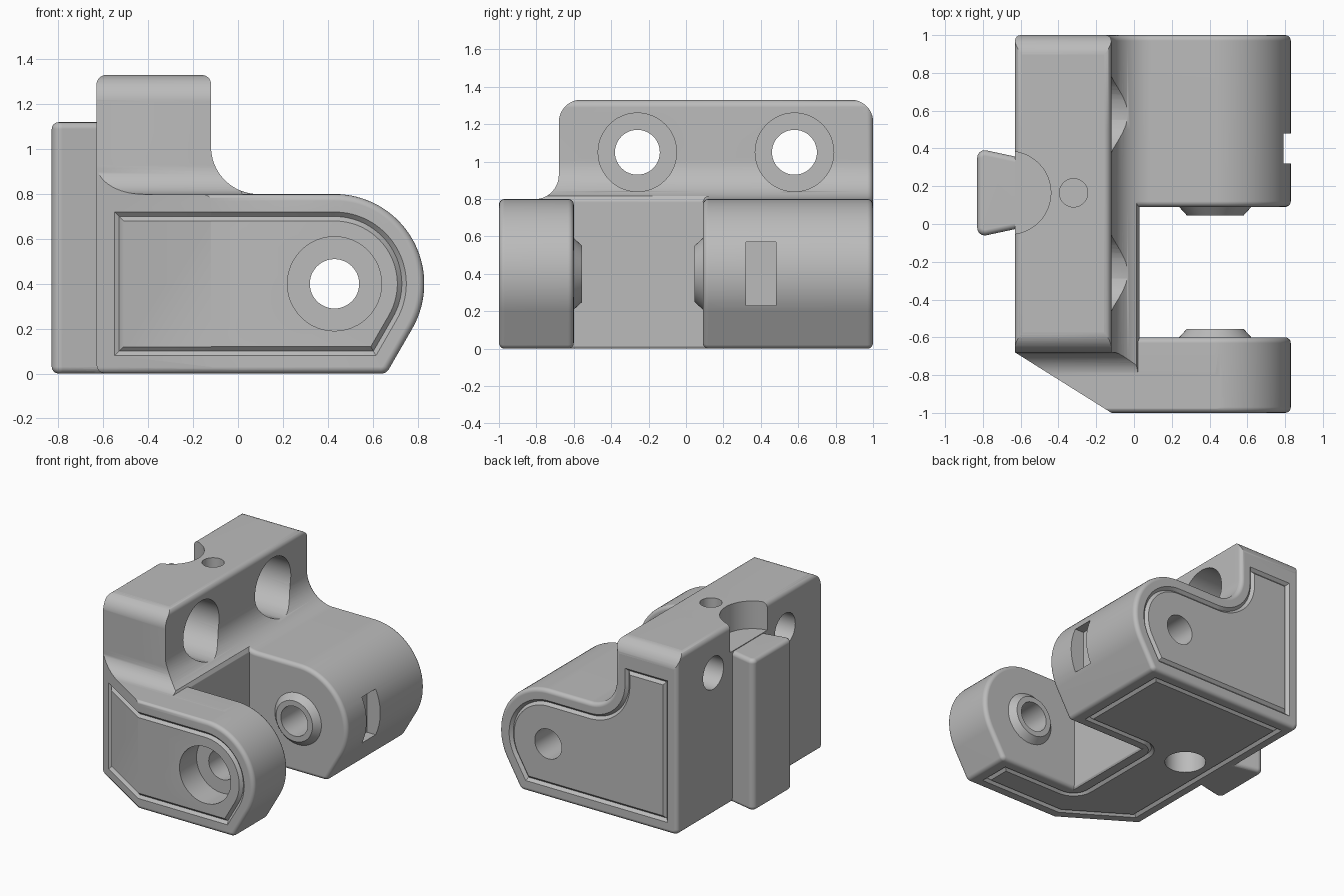
import bpy, bmesh, math
from mathutils import Vector

cube = bpy.data.objects.get("Cube")
if cube:
    bpy.data.objects.remove(cube, do_unlink=True)

EDGE, CORNER = 0.03, 0.04


def rounded(corners):
    """Outline from (u, v, radius) corners, counter-clockwise."""
    pts = []
    for i, (u, v, r) in enumerate(corners):
        p = Vector((u, v))
        if r == 0:
            pts.append(p)
            continue
        d1 = (Vector(corners[i - 1][:2]) - p).normalized()
        d2 = (Vector(corners[(i + 1) % len(corners)][:2]) - p).normalized()
        half = math.acos(d1.dot(d2)) / 2
        centre = p + (d1 + d2).normalized() * r / math.sin(half)
        a = p + d1 * r / math.tan(half) - centre
        b = p + d2 * r / math.tan(half) - centre
        sweep = math.pi - 2 * half
        n = math.ceil(sweep * (4 + 30 * r))
        for k in range(n + 1):
            s = sweep * k / n
            pts.append(centre + (a * math.sin(sweep - s) + b * math.sin(s)) / math.sin(sweep))
    return pts


def inset(pts, d):
    """Move an outline inward by d with mitred corners."""
    out = []
    for i, p in enumerate(pts):
        e1 = (p - pts[i - 1]).normalized()
        e2 = (pts[(i + 1) % len(pts)] - p).normalized()
        n1, n2 = Vector((-e1.y, e1.x)), Vector((-e2.y, e2.x))
        out.append(p + (n1 + n2) * d / (1 + n1.dot(n2)))
    return out


def ring(axis, pts, h):
    place = {"x": lambda p: (h, p[0], p[1]),
             "y": lambda p: (p[0], h, p[1]),
             "z": lambda p: (p[0], p[1], h)}[axis]
    return [Vector(place(p)) for p in pts]


def loft(name, rings, loop=False):
    """Skin a list of equal rings, capped or closed into a loop."""
    bm = bmesh.new()
    rows = [[bm.verts.new(p) for p in r] for r in rings]
    n = len(rows[0])
    pairs = list(zip(rows, rows[1:])) + ([(rows[-1], rows[0])] if loop else [])
    for a, b in pairs:
        for i in range(n):
            j = (i + 1) % n
            bm.faces.new((a[i], a[j], b[j], b[i]))
    if not loop:
        bm.faces.new(rows[0])
        bm.faces.new(rows[-1])
    bmesh.ops.recalc_face_normals(bm, faces=bm.faces)
    mesh = bpy.data.meshes.new(name)
    bm.to_mesh(mesh)
    bm.free()
    obj = bpy.data.objects.new(name, mesh)
    bpy.context.scene.collection.objects.link(obj)
    return obj


def prism(name, axis, pts, lo, hi, soft_lo=0, soft_hi=0):
    """Extruded outline whose end edges may be rounded."""
    steps = [math.pi / 2 * k / 4 for k in range(5)]

    def end(r, h, sign):
        if r == 0:
            return [ring(axis, pts, h)]
        return [ring(axis, inset(pts, r * (1 - math.sin(a))), h + sign * r * (1 - math.cos(a)))
                for a in steps]
    return loft(name, end(soft_lo, lo, 1) + end(soft_hi, hi, -1)[::-1])


def rod(name, axis, centre, r0, r1, lo, hi, sides=48):
    def circle(r):
        return [(centre[0] + r * math.cos(math.tau * k / sides),
                 centre[1] + r * math.sin(math.tau * k / sides)) for k in range(sides)]
    return loft(name, [ring(axis, circle(r0), lo), ring(axis, circle(r1), hi)])


def combine(target, tool, operation):
    mod = target.modifiers.new("combine", "BOOLEAN")
    mod.operation, mod.solver, mod.object = operation, "EXACT", tool
    bpy.context.view_layer.objects.active = target
    bpy.ops.object.modifier_apply(modifier=mod.name)
    bpy.data.objects.remove(tool, do_unlink=True)


def groove(axis, corners, face, inward, warp=None):
    """V-shaped groove cutter that follows an outline."""
    pts = rounded(corners)
    rings = [ring(axis, inset(pts, d), face + inward * h)
             for d, h in ((0.07, -0.01), (0.10, 0.02), (0.13, -0.01))]
    if warp:
        for r in rings:
            for p in r:
                warp(p)
    return loft("groove_cutter", rings, loop=True)


def side_outline(c, top):
    return [(-0.63, 0, c), (0.661, 0, c), (1.123, 0.8, 0.4),
            (-0.12, 0.8, 0.21), (-0.12, top, c), (-0.63, top, c)]


# Rear cheek, web and front ear joined into one body
full_side = rounded(side_outline(CORNER, 1.33))
body = prism("hinge_bracket", "y", full_side, 0.09, 1, EDGE, EDGE)

web = prism("web", "y", full_side, -0.85, 0.5)
web_limit = [(-1, -0.03), (0, -0.03), (0.03, 0.015), (0.03, 0.785),
             (0.012, 0.815), (0.012, 1.5), (-1, 1.5)]
combine(web, prism("web_limit", "y", web_limit, -2, 2), "INTERSECT")
combine(body, web, "UNION")

ear = rounded([(-0.63, 0, CORNER), (0.661, 0, CORNER), (1.123, 0.8, 0.4), (-0.63, 0.8, CORNER)])
combine(body, prism("front_ear", "y", ear, -1, -0.6, EDGE, EDGE), "UNION")

# Shoulder shape of the upper block, and slanted front corner
shoulder = rounded([(-1.2, -0.2, 0), (1.001, -0.2, 0), (1.001, 1.331, 0.12),
                    (-0.68, 1.331, 0.12), (-0.68, 0.799, 0.13), (-1.2, 0.799, 0)])
combine(body, prism("shoulder_limit", "x", shoulder, -2, 2), "INTERSECT")
slant = rounded([(-0.8, -0.573, 0), (0.2, -1.2, 0), (1.2, -1.2, 0), (1.2, 1.2, 0), (-0.8, 1.2, 0)])
combine(body, prism("slant_limit", "z", slant, -0.001, 2, EDGE), "INTERSECT")

# Bosses around the pin
PIN = (0.43, 0.4)
combine(body, rod("rear_boss", "y", PIN, 0.15, 0.2, 0.045, 0.1), "UNION")
combine(body, rod("front_boss", "y", PIN, 0.2, 0.15, -0.61, -0.555), "UNION")

# Relief above the dovetail, then the dovetail itself
combine(body, rod("relief_cutter", "z", (-0.66, 0.165), 0.22, 0.22, 1.125, 2), "DIFFERENCE")
tail = rounded([(-0.83, -0.07, CORNER), (-0.55, -0.01, 0), (-0.55, 0.34, 0), (-0.83, 0.4, CORNER)])
combine(body, prism("dovetail", "z", tail, 0, 1.12, EDGE, EDGE), "UNION")

# Pin hole, screw holes with counterbores, vertical bores
holes = [("y", PIN, 0.11, -2, 2), ("y", PIN, 0.21, -2, -0.8),
         ("z", (-0.32, 0.165), 0.075, 1.0, 2), ("z", (-0.32, 0.165), 0.14, -1, 0.5)]
for y in (-0.26, 0.58):
    holes += [("x", (y, 1.05), 0.12, -2, 2), ("x", (y, 1.05), 0.21, -0.4, 1)]
for axis, centre, r, lo, hi in holes:
    combine(body, rod("hole_cutter", axis, centre, r, r, lo, hi), "DIFFERENCE")

# Slot in the rounded end of the rear cheek
slot = [Vector(p) for p in ((0.32, 0.23), (0.48, 0.23), (0.48, 0.57), (0.32, 0.57))]
combine(body, prism("slot_cutter", "x", slot, 0.72, 1), "DIFFERENCE")


# Outline grooves on the front, rear and bottom
def bend(p):
    p.y += max(0, -0.12 - p.x) * 0.627


front = [(-0.63, 0, 0), (-0.12, 0, 0), (0.661, 0, 0), (1.123, 0.8, 0.4), (-0.12, 0.8, 0), (-0.63, 0.8, 0)]
bottom = [(-0.63, -0.68, 0), (-0.12, -1, 0), (0.661, -1, 0), (0.661, -0.6, 0), (0.03, -0.6, CORNER),
          (0.03, 0.09, CORNER), (0.661, 0.09, 0), (0.661, 1, 0), (-0.63, 1, 0)]
combine(body, groove("y", front, -1, 1, bend), "DIFFERENCE")
combine(body, groove("y", side_outline(0, 1.21), 1, -1), "DIFFERENCE")
combine(body, groove("z", bottom, 0, 1), "DIFFERENCE")

# Material and shading
grey = bpy.data.materials.new("plain_grey")
grey.use_nodes = True
grey.diffuse_color = (0.5, 0.5, 0.5, 1)
grey.node_tree.nodes["Principled BSDF"].inputs["Base Color"].default_value = (0.5, 0.5, 0.5, 1)
body.data.materials.clear()
body.data.materials.append(grey)

bpy.ops.object.select_all(action="DESELECT")
body.select_set(True)
bpy.context.view_layer.objects.active = body
bpy.ops.object.shade_smooth_by_angle(angle=math.radians(35))
weighted = body.modifiers.new("even_shading", "WEIGHTED_NORMAL")
weighted.keep_sharp = True
